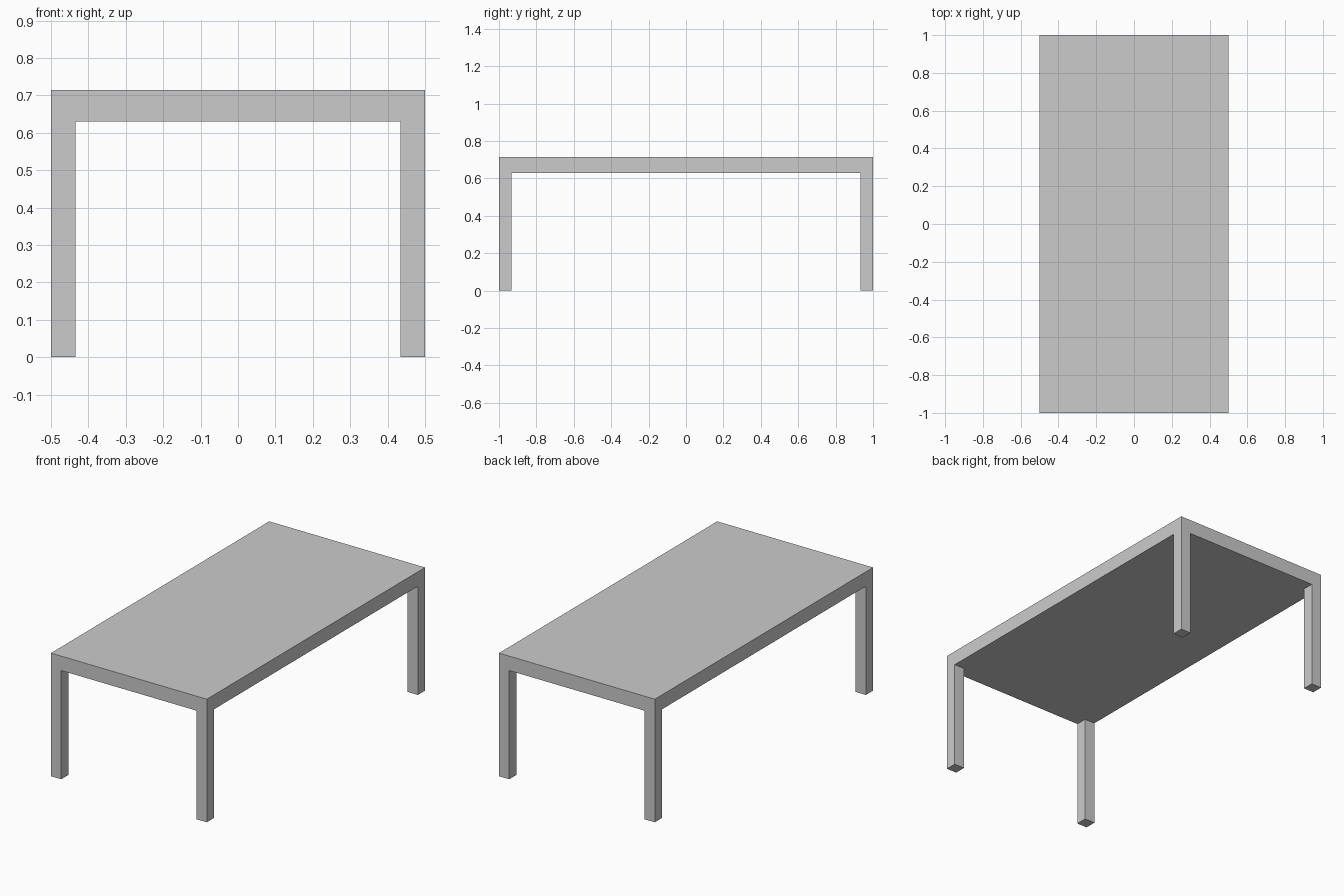
import bpy

if "Cube" in bpy.data.objects:
    bpy.data.objects.remove(bpy.data.objects["Cube"])

WIDTH, LENGTH, HEIGHT = 1.0, 2.0, 0.714
SLAB = 0.084   # table top thickness
LEG = 0.066    # square leg side


def box(name, center, size):
    bpy.ops.mesh.primitive_cube_add(size=1, location=center)
    ob = bpy.context.object
    ob.name = name
    ob.scale = size
    bpy.ops.object.transform_apply(location=False, rotation=False, scale=True)
    return ob


# Table top
box("table_top", (0, 0, HEIGHT - SLAB / 2), (WIDTH, LENGTH, SLAB))

# Four square legs, flush with the corners
leg_height = HEIGHT - SLAB
for y_name, sy in (("front", -1), ("back", 1)):
    for x_name, sx in (("left", -1), ("right", 1)):
        box(f"{y_name}_{x_name}_leg",
            (sx * (WIDTH - LEG) / 2, sy * (LENGTH - LEG) / 2, leg_height / 2),
            (LEG, LEG, leg_height))
